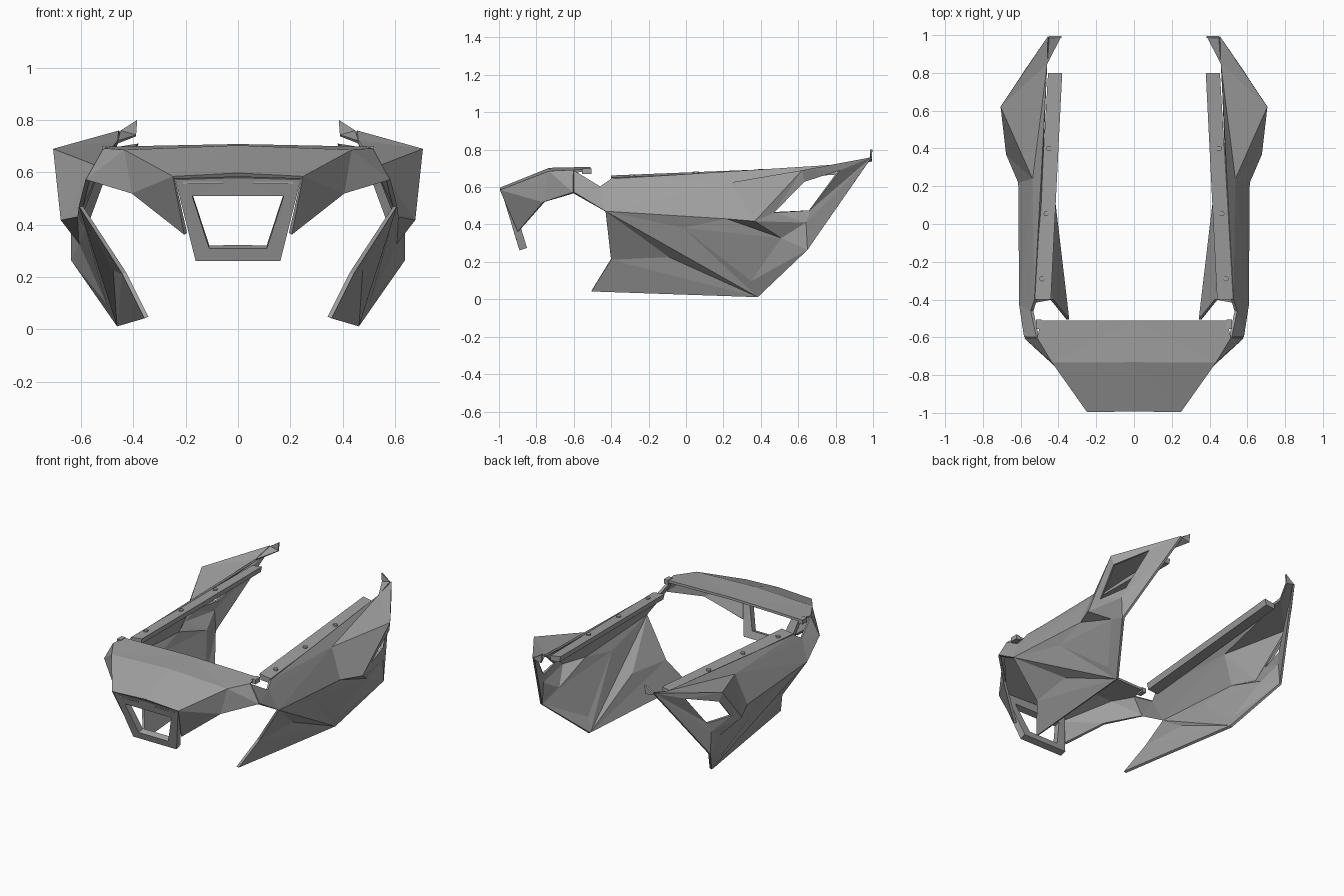
import bpy, bmesh
from mathutils import Vector

cube = bpy.data.objects.get("Cube")
if cube:
    bpy.data.objects.remove(cube)

grey = bpy.data.materials.new("panel_grey")
grey.use_nodes = True
grey.diffuse_color = (0.35, 0.35, 0.35, 1)
grey.node_tree.nodes["Principled BSDF"].inputs["Base Color"].default_value = grey.diffuse_color

# Named corners of the left half
P = {
    "hood_mid_front": (0, -.99, .59), "hood_mid": (0, -.73, .695), "hood_mid_back": (0, -.51, .7),
    "nose": (.245, -.99, .58), "brow": (.43, -.73, .68), "shoulder": (.51, -.6, .685),
    "hood_back": (.49, -.51, .69),
    "temple": (.575, -.6, .57), "cheek": (.4, -.76, .52), "jaw": (.2, -.895, .365),
    "arm_low": (.6, -.43, .47), "arm_top": (.54, -.46, .6),
    "rail_front": (.52, -.4, .64), "rail_back": (.46, .85, .715),
    "crease": (.53, .24, .62), "flare": (.7, .62, .685), "tail": (.45, .99, .755),
    "waist": (.605, .22, .43), "scoop": (.67, .37, .42), "notch": (.6, .51, .33),
    "rear_mid": (.63, .64, .41), "rear_low": (.63, .65, .265), "keel": (.455, .385, .015),
    "rib": (.575, -.015, .385), "groove": (.495, .35, .1), "front_low": (.435, -.4, .215),
    "valley": (.47, -.09, .23), "fin_tip": (.35, -.505, .045),
    "win_low": (.66, .47, .465), "win_out": (.685, .63, .63),
    "win_tail": (.565, .82, .69), "win_rear": (.615, .66, .475),
    "tip_top": (.385, .99, .8), "tip_low": (.39, .99, .74),
}


def finish(obj, thickness=0):
    obj.data.materials.append(grey)
    m = obj.modifiers.new("Mirror", "MIRROR")
    m.use_clip = True
    if thickness:
        s = obj.modifiers.new("Solidify", "SOLIDIFY")
        s.thickness = thickness
        s.offset = 0
    return obj


def panel(name, faces, thickness=.016, points=P):
    """Folded sheet: each face is a line of corner names."""
    bm = bmesh.new()
    verts = {}
    for line in faces:
        keys = line.split()
        for k in keys:
            if k not in verts:
                verts[k] = bm.verts.new(points[k])
        bm.faces.new([verts[k] for k in keys])
    bmesh.ops.triangulate(bm, faces=[f for f in bm.faces if len(f.verts) > 3])
    bmesh.ops.recalc_face_normals(bm, faces=bm.faces)
    return mesh_object(name, bm, thickness)


def mesh_object(name, bm, thickness=0):
    me = bpy.data.meshes.new(name)
    bm.to_mesh(me)
    bm.free()
    obj = bpy.data.objects.new(name, me)
    bpy.context.collection.objects.link(obj)
    return finish(obj, thickness)


def bar(name, start, end):
    """Solid bar between two end sections."""
    bm = bmesh.new()
    rings = [[bm.verts.new(p) for p in ring] for ring in (start, end)]
    bm.faces.new(rings[0])
    bm.faces.new(rings[1])
    n = len(start)
    for i in range(n):
        j = (i + 1) % n
        bm.faces.new([rings[0][i], rings[0][j], rings[1][j], rings[1][i]])
    bmesh.ops.recalc_face_normals(bm, faces=bm.faces)
    return mesh_object(name, bm)


# Hood and cheeks
panel("hood", [
    "hood_mid_front nose brow hood_mid",
    "hood_mid brow hood_back hood_mid_back",
    "brow shoulder hood_back",
    "nose jaw cheek brow",
    "brow cheek temple",
    "brow temple shoulder",
])

# Lamp surround with its opening
mask = {
    "top": (0, -.965, .585), "corner": (.24, -.965, .578),
    "chin": (.162, -.87, .268), "chin_mid": (0, -.87, .268),
    "in_top": (0, -.945, .515), "in_corner": (.175, -.945, .515),
    "in_chin": (.11, -.885, .315), "in_chin_mid": (0, -.885, .315),
}
panel("lamp_surround", [
    "top corner in_corner in_top",
    "corner chin in_chin in_corner",
    "chin chin_mid in_chin_mid in_chin",
], .042, mask)

# Side fairing: arm, upper flank, rear lobe with vent, lower flank
panel("side_fairing", [
    "shoulder temple arm_low arm_top",
    "arm_top arm_low waist crease",
    "arm_top crease rail_front",
    "rail_front crease rail_back",
    "crease flare tail rail_back",
    "crease waist scoop flare",
    "flare scoop win_low win_out",
    "flare win_out win_tail tail",
    "tail win_tail win_rear rear_mid",
    "rear_mid win_rear win_low scoop",
    "tail rear_mid rear_low",
    "scoop waist notch",
    "scoop notch rear_mid",
    "notch rear_low rear_mid",
    "arm_low rib waist",
    "rib notch waist",
    "rib groove notch",
    "groove keel rear_low notch",
    "arm_low keel rib",
    "rib keel groove",
    "arm_low valley keel",
    "arm_low front_low valley",
    "front_low keel valley",
    "front_low fin_tip keel",
])
panel("tail_tip", ["tail tip_top tip_low", "tail tip_low rail_back"], .012)

# Inner mounting rail
def section(x_in, x_out, y, z):
    return [(x_in, y, z), (x_out, y, z - .012), (x_out, y, z - .045), (x_in + .01, y, z - .04)]

bar("mounting_rail", section(.44, .525, -.4, .662), section(.38, .455, .8, .71))

# Rail screws
for i, (x, y) in enumerate([(.487, -.29), (.465, .055), (.45, .4)]):
    bm = bmesh.new()
    bmesh.ops.create_cone(bm, cap_ends=True, segments=12, radius1=.014, radius2=.014, depth=.016)
    bmesh.ops.translate(bm, verts=bm.verts, vec=Vector((x, y, .672 + .04 * y)))
    mesh_object("rail_screw_%d" % i, bm)

# Hood clip and lamp ledge
def block(name, centre, size):
    bm = bmesh.new()
    bmesh.ops.create_cube(bm, size=1)
    bmesh.ops.scale(bm, verts=bm.verts, vec=size)
    bmesh.ops.translate(bm, verts=bm.verts, vec=centre)
    mesh_object(name, bm)

block("hood_clip", (.505, -.53, .685), (.03, .05, .03))
block("lamp_ledge", (.135, -.975, .56), (.15, .02, .008))
